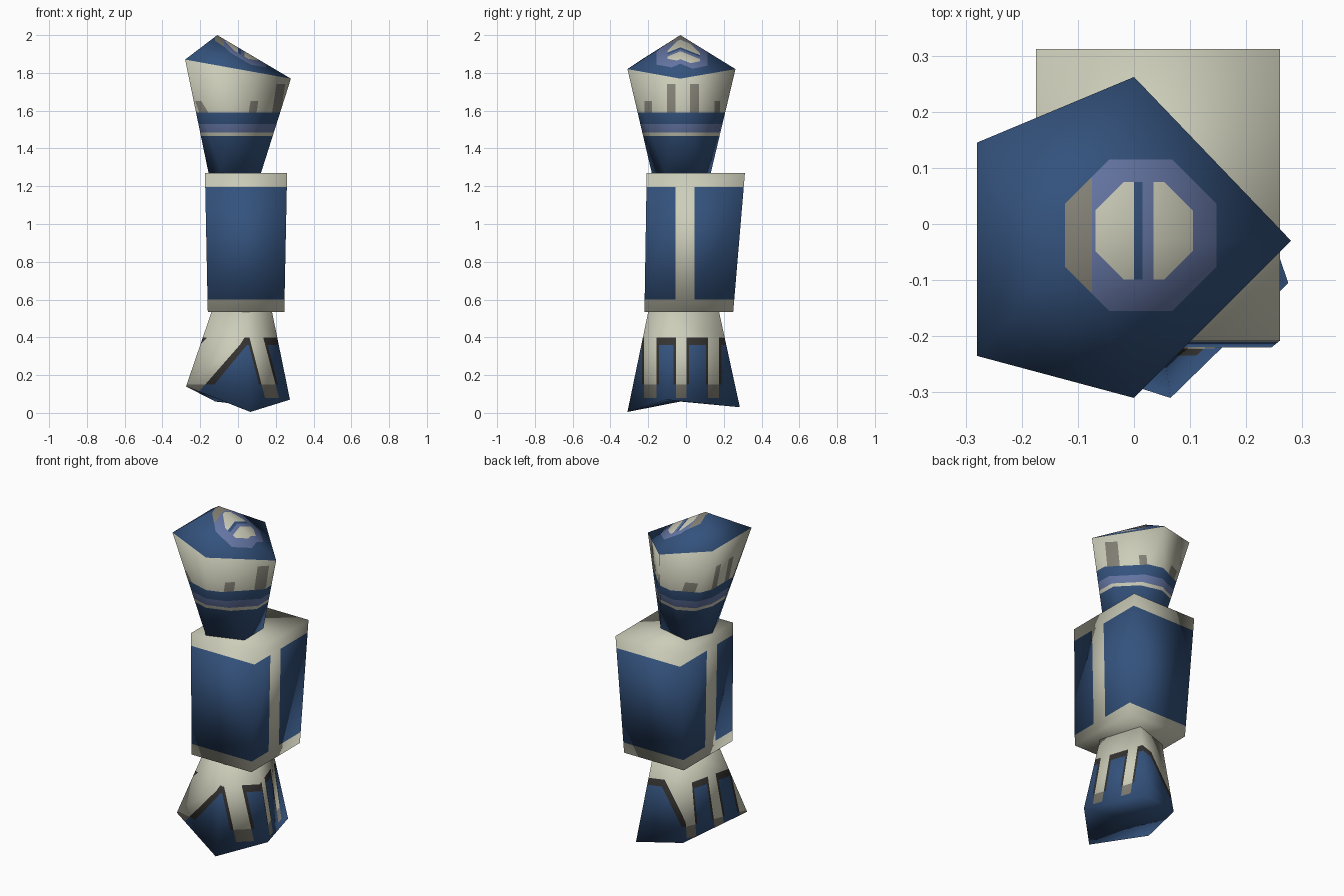
import bpy, bmesh
from math import cos, sin, pi
from mathutils import Vector

cube = bpy.data.objects.get("Cube")
if cube:
    bpy.data.objects.remove(cube, do_unlink=True)

# Palette
COLOURS = {
    "navy_blue": (0.034, 0.085, 0.205),
    "cream": (0.61, 0.61, 0.49),
    "taupe_grey": (0.23, 0.22, 0.18),
    "charcoal": (0.035, 0.033, 0.03),
    "lilac": (0.13, 0.18, 0.37),
}
NAMES = list(COLOURS)
BLUE, CREAM, GREY, DARK, LILAC = range(5)
MATERIALS = []
for name, rgb in COLOURS.items():
    mat = bpy.data.materials.new(name)
    mat.use_nodes = True
    mat.diffuse_color = (*rgb, 1)
    mat.node_tree.nodes["Principled BSDF"].inputs["Base Color"].default_value = (*rgb, 1)
    MATERIALS.append(mat)

X, Y, Z = Vector((1, 0, 0)), Vector((0, 1, 0)), Vector((0, 0, 1))


def always(centre):
    return True


def build(name, points, faces, cuts, rule):
    """Make a low-poly solid, cut colour borders into it, keep its soft shading."""
    bm = bmesh.new()
    verts = [bm.verts.new(p) for p in points]
    for f in faces:
        bm.faces.new([verts[i] for i in f])
    bmesh.ops.recalc_face_normals(bm, faces=bm.faces[:])
    bm.normal_update()
    soft = bm.verts.layers.float_vector.new("soft")
    for v in bm.verts:
        v[soft] = v.normal
    for direction, offset, where in cuts:
        chosen = [f for f in bm.faces if where(f.calc_center_median())]
        edges = {e for f in chosen for e in f.edges}
        corners = {v for f in chosen for v in f.verts}
        bmesh.ops.bisect_plane(bm, geom=chosen + list(edges) + list(corners), dist=1e-5,
                               plane_co=direction * offset, plane_no=direction)
    bm.normal_update()
    for f in bm.faces:
        f.smooth = True
        f.material_index = rule(f.calc_center_median(), f.normal)
    normals = [v[soft].normalized() for v in bm.verts]
    mesh = bpy.data.meshes.new(name)
    bm.verts.layers.float_vector.remove(soft)
    bm.to_mesh(mesh)
    bm.free()
    for mat in MATERIALS:
        mesh.materials.append(mat)
    mesh.normals_split_custom_set_from_vertices(normals)
    obj = bpy.data.objects.new(name, mesh)
    bpy.context.collection.objects.link(obj)
    return obj


def inside(value, spans):
    return any(a < value < b for a, b in spans)


def ring_faces(n):
    return [(i, (i + 1) % n, n + (i + 1) % n, n + i) for i in range(n)]


# Hand: flared five-sided block with finger stripes
hand_low = [(0.065, -0.31, 0.005), (0.275, -0.105, 0.07), (0.14, 0.285, 0.03),
            (-0.12, 0.2, 0.06), (-0.275, -0.2, 0.14)]
hand_top = [(0.05, -0.2), (0.18, -0.08), (0.1, 0.175), (-0.12, 0.1), (-0.14, -0.12)]
hand_points = hand_low + [(x, y, 0.535) for x, y in hand_top] + [(0.02, -0.03, 0.06)]
hand_faces = ring_faces(5) + [(5, 6, 7, 8, 9)] + [(i, (i + 1) % 5, 10) for i in range(5)]
FINGERS = [(-0.222, -0.155), (-0.053, 0.003), (0.117, 0.175)]
BORDERS = [(a - 0.012, b + 0.012) for a, b in FINGERS]
hand_cuts = [(Z, h, always) for h in (0.08, 0.15, 0.36, 0.4)]
hand_cuts += [(Y, y, lambda c: 0.08 < c.z < 0.4) for span in FINGERS + BORDERS for y in span]


def hand_colour(c, normal):
    if c.z > 0.4:
        return CREAM
    if c.z < 0.08 or normal.z < -0.6:
        return BLUE
    if inside(c.y, FINGERS):
        return CREAM if c.z > 0.15 else GREY
    if c.z > 0.36 or (c.z > 0.15 and inside(c.y, BORDERS)):
        return DARK
    return BLUE


build("hand", hand_points, hand_faces, hand_cuts, hand_colour)

# Forearm: tapered box with wrapped panels and side strips
CORNERS = [(0, 0), (1, 0), (1, 1), (0, 1)]
arm_points = [((-0.16, 0.245)[i], (-0.22, 0.25)[j], 0.535) for i, j in CORNERS]
arm_points += [((-0.175, 0.26)[i], (-0.208, 0.312)[j], 1.27) for i, j in CORNERS]
arm_cuts = [(Z, 0.6, always), (Z, 1.195, always)]
arm_cuts += [(Y, y, lambda c: 0.6 < c.z < 1.195) for y in (-0.055, 0.045)]


def arm_colour(c, normal):
    panel = 0.6 < c.z < 1.195 and abs(normal.z) < 0.5
    return BLUE if panel and not -0.055 < c.y < 0.045 else CREAM


build("forearm", arm_points, ring_faces(4) + [(0, 1, 2, 3), (4, 5, 6, 7)], arm_cuts, arm_colour)

# Shoulder: twisted five-sided cup with a pointed lid
rim = [(0.28, -0.03), (0, 0.262), (-0.28, 0.145), (-0.28, -0.235), (0, -0.31)]
base = [(0.115, 0.08), (-0.09, 0.13), (-0.155, -0.03), (-0.09, -0.18), (0.12, -0.11)]
top_points = [(x, y, 1.82 - 0.18 * x) for x, y in rim]
top_points += [(x, y, 1.265) for x, y in base] + [(-0.11, -0.03, 2.0)]
top_faces = [(5, 6, 7, 8, 9)]
for i in range(5):
    j = (i + 1) % 5
    top_faces += [(i, j, 5 + i), (j, 5 + i, 5 + j), (i, j, 10)]


def on_lid(c):
    return c.z + 0.18 * c.x > 1.8203


def on_cup(c):
    return not on_lid(c) and 1.59 < c.z


# Emblem on the lid: octagonal disc inside an octagonal ring
DIRECTIONS = [Vector((cos(k * pi / 4), sin(k * pi / 4), 0)) for k in range(8)]
RING = (Vector((0.012, -0.02, 0)), 0.135)
DISC = (Vector((0.018, -0.012, 0)), 0.087)


def in_octagon(c, shape):
    return all((c - shape[0]).dot(d) < shape[1] for d in DIRECTIONS)


STREAKS = [(-0.22, -0.18), (-0.1, -0.055), (0.02, 0.07), (0.15, 0.18)]
top_cuts = [(Z, h, lambda c: not on_lid(c)) for h in (1.465, 1.485, 1.53, 1.59, 1.65, 1.74)]
top_cuts += [(Y, y, on_cup) for span in STREAKS for y in span]
for centre, radius in (RING, DISC):
    top_cuts += [(d, centre.dot(d) + radius, on_lid) for d in DIRECTIONS]
top_cuts += [(X, x, on_lid) for x in (-0.075, 0, 0.015, 0.035)]


def top_colour(c, normal):
    if on_lid(c):
        if in_octagon(c, DISC):
            if 0 < c.x < 0.035:
                return BLUE if c.x < 0.015 else LILAC
            return CREAM
        if in_octagon(c, RING):
            return GREY if c.x < -0.075 else LILAC
        return BLUE
    if c.z > 1.59:
        long_streak = inside(c.y, STREAKS[1:3]) and c.z < 1.74
        short_streak = inside(c.y, STREAKS) and c.z < 1.65
        return GREY if long_streak or short_streak else CREAM
    if 1.485 < c.z < 1.53:
        return LILAC
    return CREAM if 1.465 < c.z < 1.485 else BLUE


build("shoulder", top_points, top_faces, top_cuts, top_colour)
